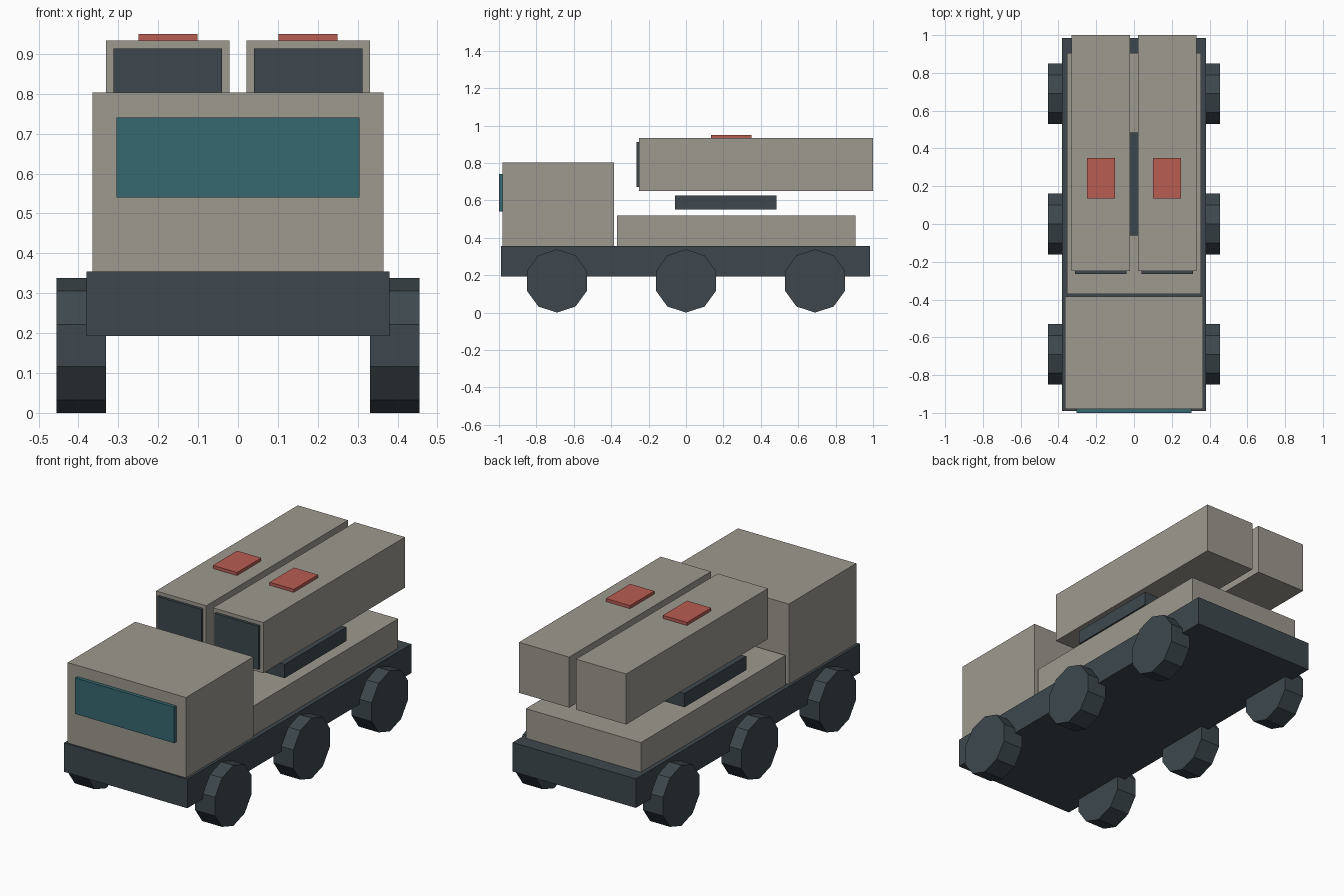
import bpy
from math import pi
from mathutils import Matrix
import bmesh

if "Cube" in bpy.data.objects:
    bpy.data.objects.remove(bpy.data.objects["Cube"], do_unlink=True)


def make_material(name, rgb):
    mat = bpy.data.materials.new(name)
    mat.use_nodes = True
    colour = (*rgb, 1)
    mat.diffuse_color = colour
    mat.node_tree.nodes["Principled BSDF"].inputs["Base Color"].default_value = colour
    return mat


tan = make_material("warm grey paint", (0.34, 0.32, 0.275))
dark = make_material("dark slate", (0.047, 0.064, 0.075))
teal = make_material("teal glass", (0.036, 0.138, 0.16))
red = make_material("faded red", (0.48, 0.107, 0.084))


def finish(name, bm, mat):
    mesh = bpy.data.meshes.new(name)
    bm.to_mesh(mesh)
    bm.free()
    mesh.materials.append(mat)
    obj = bpy.data.objects.new(name, mesh)
    bpy.context.collection.objects.link(obj)
    return obj


def box(name, xs, ys, zs, mat):
    """Box spanning the given (low, high) range on each axis."""
    bm = bmesh.new()
    spans = (xs, ys, zs)
    centre = [(a + b) / 2 for a, b in spans]
    size = [b - a for a, b in spans]
    bmesh.ops.create_cube(bm, size=1, matrix=Matrix.Translation(centre) @ Matrix.Diagonal((*size, 1)))
    return finish(name, bm, mat)


def wheel(name, x, y, mat, radius=0.169, width=0.123):
    """Ten-sided wheel with a corner pointing straight down."""
    bm = bmesh.new()
    place = Matrix.Translation((x, y, radius)) @ Matrix.Rotation(pi / 2, 4, "Y")
    bmesh.ops.create_cone(bm, cap_ends=True, segments=10, radius1=radius,
                          radius2=radius, depth=width, matrix=place)
    low = min(v.co.z for v in bm.verts)
    if low > 0.001:
        bmesh.ops.rotate(bm, verts=bm.verts, cent=(x, y, radius),
                         matrix=Matrix.Rotation(pi / 10, 3, "X"))
    return finish(name, bm, mat)


# Lower body
box("chassis", (-0.38, 0.38), (-0.99, 0.985), (0.193, 0.355), dark)
box("rear_deck", (-0.355, 0.355), (-0.37, 0.905), (0.355, 0.52), tan)

# Cab
box("cab", (-0.365, 0.365), (-0.98, -0.385), (0.355, 0.803), tan)
box("windscreen", (-0.305, 0.305), (-1.0, -0.98), (0.54, 0.741), teal)

# Mount between deck and pods
box("pod_mount", (-0.33, 0.33), (-0.06, 0.485), (0.55, 0.627), dark)

# Mirrored pods, with front covers and roof hatches
for side, s in (("left", 1), ("right", -1)):
    def span(a, b):
        return tuple(sorted((s * a, s * b)))
    box(side + "_pod", span(0.021, 0.331), (-0.25, 1.0), (0.651, 0.933), tan)
    box(side + "_pod_cover", span(0.04, 0.312), (-0.265, -0.25), (0.671, 0.913), dark)
    box(side + "_pod_hatch", span(0.101, 0.25), (0.135, 0.349), (0.933, 0.95), red)

    # Three wheels on each side
    for place, y in (("front", -0.69), ("middle", 0), ("rear", 0.69)):
        wheel(f"{side}_{place}_wheel", s * 0.393, y, dark)
